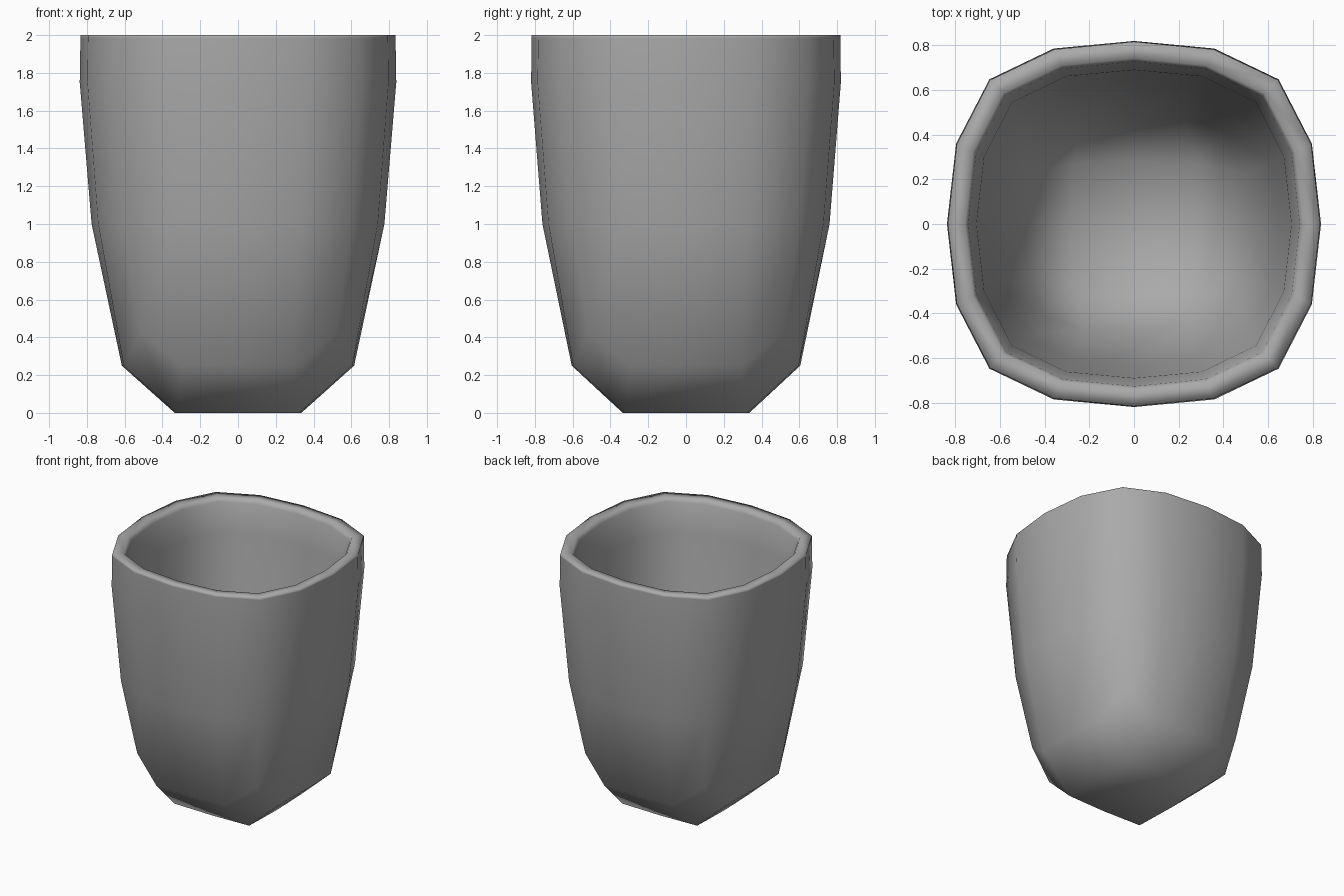
import bpy
import bmesh

if "Cube" in bpy.data.objects:
    bpy.data.objects.remove(bpy.data.objects["Cube"])

# Outer levels from the base edge to the rim:
# (mid x, mid y, quarter x, quarter y, quarter offset, corner, z of edge, z of corner)
OUTER = [
    (0.615, 0.605, 0.605, 0.597, 0.29, 0.517, 0.25, 0.42),
    (0.775, 0.760, 0.740, 0.728, 0.33, 0.600, 1.00, 1.00),
    (0.838, 0.820, 0.797, 0.786, 0.36, 0.648, 1.75, 1.75),
    (0.834, 0.817, 0.794, 0.782, 0.357, 0.645, 1.985, 1.985),
    (0.834, 0.817, 0.794, 0.782, 0.357, 0.645, 2.00, 2.00),
]


def inner(level, scale, z=None, zc=None):
    """Shrink an outer level to make a level of the hollow."""
    return tuple(v * scale for v in level[:6]) + (z or level[6], zc or level[7])


# Hollow, from the rim down to the edge of its floor
INNER = [
    inner(OUTER[4], 0.908),
    inner(OUTER[3], 0.890, 1.97, 1.97),
    inner(OUTER[2], 0.842),
    inner(OUTER[1], 0.835),
    inner(OUTER[0], 0.79, 0.34, 0.50),
]


def sign(v):
    return (v > 0) - (v < 0)


def level_point(i, j, level):
    """Position of border point (i, j) of a 5 x 5 grid on a level."""
    mx, my, qx, qy, t, c, z, zc = level
    if abs(i) == 2 and abs(j) == 2:
        return (sign(i) * c, sign(j) * c, zc)
    if abs(i) == 2:
        return (sign(i) * (qx if j else mx), j * t, z)
    return (i * t, sign(j) * (qy if i else my), z)


bm = bmesh.new()

# Border of the grid, walked counter-clockwise
border = ([(i, -2) for i in range(-2, 2)] + [(2, j) for j in range(-2, 2)]
          + [(i, 2) for i in range(2, -2, -1)] + [(-2, j) for j in range(2, -2, -1)])
rings = [[bm.verts.new(level_point(i, j, lv)) for i, j in border]
         for lv in OUTER + INNER]


def add_floor(ring, r, z):
    """Close a ring with a flat 2 x 2 patch and a sloping border."""
    grid = dict(zip(border, ring))
    for i in (-1, 0, 1):
        for j in (-1, 0, 1):
            k = r * (0.97 if i and j else 1)
            grid[i, j] = bm.verts.new((i * k, j * k, z))
    for i in range(-2, 2):
        for j in range(-2, 2):
            bm.faces.new([grid[i, j], grid[i, j + 1], grid[i + 1, j + 1], grid[i + 1, j]])


# Base and floor of the hollow
add_floor(rings[0], 0.335, 0)
add_floor(rings[-1], 0.28, 0.13)

# Outer wall, rim and inner wall
n = len(border)
for lo, hi in zip(rings, rings[1:]):
    for k in range(n):
        m = (k + 1) % n
        bm.faces.new([lo[k], lo[m], hi[m], hi[k]])

bmesh.ops.recalc_face_normals(bm, faces=bm.faces)
for f in bm.faces:
    f.smooth = True
mesh = bpy.data.meshes.new("cup")
bm.to_mesh(mesh)
bm.free()
cup = bpy.data.objects.new("cup", mesh)
bpy.context.collection.objects.link(cup)

# Darker grey
grey = bpy.data.materials.new("grey")
grey.diffuse_color = (0.4, 0.4, 0.4, 1)
grey.use_nodes = True
grey.node_tree.nodes["Principled BSDF"].inputs["Base Color"].default_value = grey.diffuse_color
mesh.materials.append(grey)
